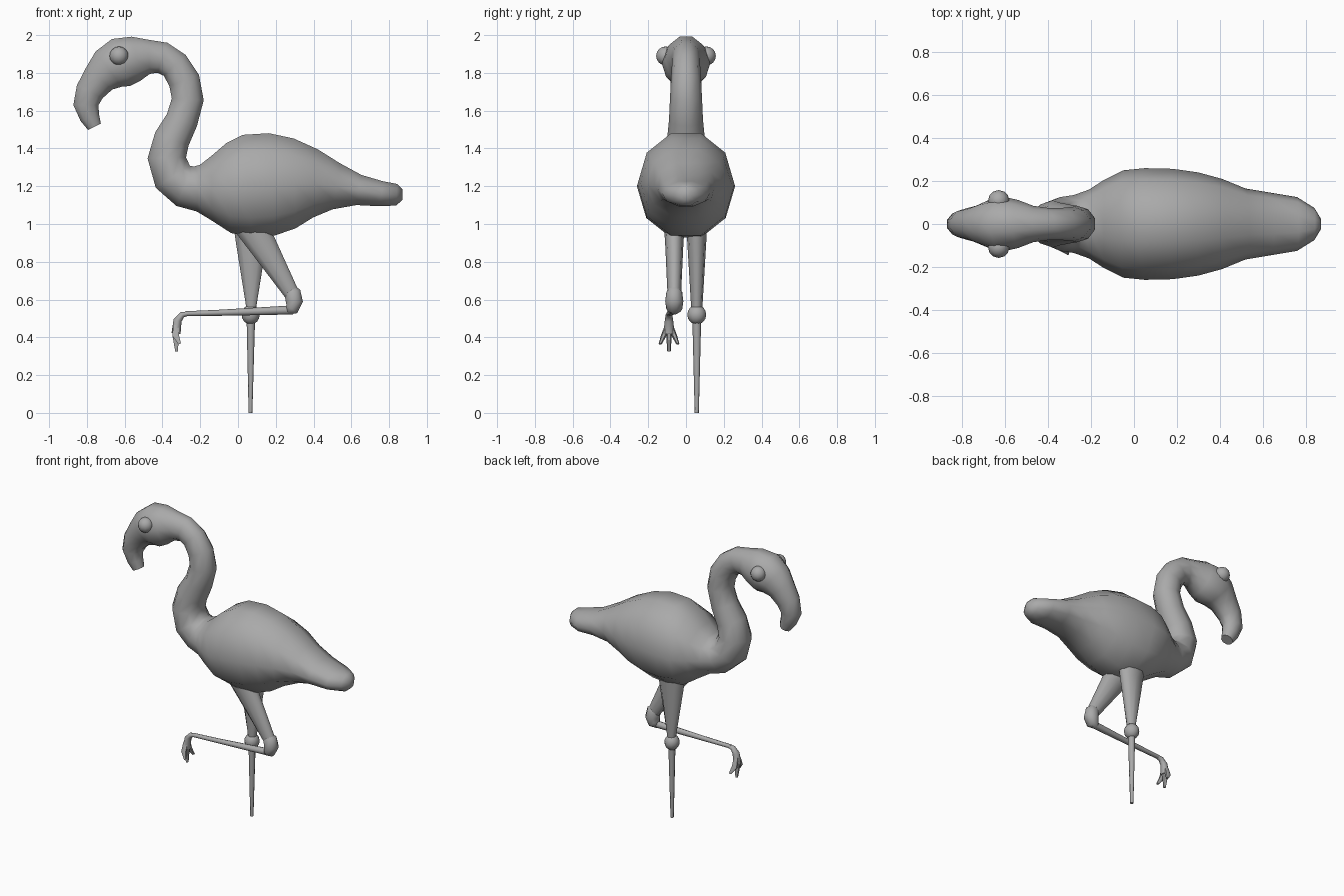
import bpy, bmesh, math
from mathutils import Vector

if "Cube" in bpy.data.objects:
    bpy.data.objects.remove(bpy.data.objects["Cube"])

grey = bpy.data.materials.new("plain grey")
grey.use_nodes = True
COLOUR = (0.4, 0.4, 0.4, 1)
grey.diffuse_color = COLOUR
grey.node_tree.nodes["Principled BSDF"].inputs["Base Color"].default_value = COLOUR


def finish(name, bm, angle):
    """Turn a bmesh into a smooth-shaded object with the shared material."""
    bmesh.ops.recalc_face_normals(bm, faces=bm.faces)
    mesh = bpy.data.meshes.new(name)
    bm.to_mesh(mesh)
    bm.free()
    mesh.materials.append(grey)
    obj = bpy.data.objects.new(name, mesh)
    bpy.context.collection.objects.link(obj)
    bpy.ops.object.select_all(action="DESELECT")
    obj.select_set(True)
    bpy.context.view_layer.objects.active = obj
    bpy.ops.object.shade_smooth_by_angle(angle=math.radians(angle))
    return obj


def loft(name, stations, y=0, sides=10, angle=60):
    """Skin rings (x, z, half depth, half width[, y offset]) set square to the path."""
    bm = bmesh.new()
    centres = [Vector((s[0], y + (s[4] if len(s) > 4 else 0), s[1])) for s in stations]
    rings = []
    for i, s in enumerate(stations):
        tangent = centres[min(i + 1, len(centres) - 1)] - centres[max(i - 1, 0)]
        up = tangent.cross(Vector((0, 1, 0))).normalized()
        ring = []
        for k in range(sides):
            a = math.tau * k / sides
            offset = Vector((0, s[3] * math.cos(a), 0)) + up * s[2] * math.sin(a)
            ring.append(bm.verts.new(centres[i] + offset))
        rings.append(ring)
    for a, b in zip(rings, rings[1:]):
        for k in range(sides):
            j = (k + 1) % sides
            bm.faces.new((a[k], a[j], b[j], b[k]))
    bm.faces.new(rings[0])
    bm.faces.new(rings[-1])
    return finish(name, bm, angle)


def ball(name, centre, size):
    bm = bmesh.new()
    bmesh.ops.create_uvsphere(bm, u_segments=12, v_segments=8, radius=1)
    bmesh.ops.scale(bm, vec=size, verts=bm.verts)
    bmesh.ops.translate(bm, vec=centre, verts=bm.verts)
    return finish(name, bm, 60)


# Tail, body, neck, head and beak in one continuous skin
tail = [(.87, 1.155, .03, .025), (.84, 1.155, .06, .075), (.76, 1.16, .07, .125),
        (.64, 1.18, .085, .145)]
torso = [(.52, 1.2, .13, .165), (.41, 1.215, .19, .21), (.3, 1.215, .25, .24),
         (.18, 1.21, .285, .257), (.05, 1.2, .287, .26), (-.05, 1.19, .25, .25),
         (-.14, 1.19, .18, .205), (-.21, 1.19, .13, .16)]
neck = [(-.28, 1.2, .12, .135), (-.345, 1.25, .113, .125), (-.377, 1.35, .107, .11),
        (-.35, 1.45, .1, .1), (-.297, 1.55, .09, .09), (-.266, 1.66, .089, .085),
        (-.285, 1.76, .088, .08), (-.335, 1.84, .084, .075), (-.4, 1.88, .088, .075),
        (-.47, 1.885, .095, .085)]
head = [(-.54, 1.875, .125, .112), (-.62, 1.855, .14, .13), (-.685, 1.82, .122, .108)]
beak = [(-.735, 1.77, .095, .085), (-.785, 1.7, .08, .072), (-.805, 1.63, .07, .06),
        (-.785, 1.565, .055, .05), (-.76, 1.515, .04, .038)]
loft("body_neck_and_head", tail + torso + neck + head + beak)

# Eyes
for side, s in (("left", 1), ("right", -1)):
    ball(side + "_eye", (-.63, s * .108, 1.89), (.05, .05, .05))

# Standing leg
LEFT = .057
loft("standing_thigh", [(.07, 1.0, .1, .055), (.07, .9, .085, .05), (.07, .56, .028, .03)], LEFT)
ball("standing_knee", (.067, LEFT, .52), (.048, .05, .052))
loft("standing_shin", [(.068, .52, .023, .024), (.066, 0, .01, .011)], LEFT, sides=8)

# Raised leg, folded at the knee
RIGHT = -.062
loft("raised_thigh", [(.06, 1.0, .09, .055), (.13, .89, .078, .048), (.285, .63, .042, .036)], RIGHT)
loft("raised_knee", [(.276, .665, .025, .025), (.288, .64, .045, .042),
                     (.298, .59, .048, .048), (.285, .55, .038, .042),
                     (.26, .54, .022, .024)], RIGHT)
loft("raised_shin", [(.29, .545, .024, .024), (-.1, .53, .016, .016, -.02),
                     (-.28, .525, .013, .015, -.028)], RIGHT, sides=8)
loft("raised_foot", [(-.265, .525, .011, .015, -.028), (-.295, .52, .016, .018, -.028),
                     (-.32, .49, .022, .022, -.028), (-.328, .42, .024, .03, -.028)],
     RIGHT, sides=8)

# Toes
for name, spread, tip_x, tip_z in (("outer", -.046, -.308, .365), ("middle", 0, -.325, .325),
                                   ("inner", .046, -.308, .365)):
    loft(name + "_toe", [(-.328, .465, .018, .013, -.028 + spread * .2),
                         (-.33, .41, .02, .015, -.028 + spread * .6),
                         (tip_x, tip_z, .008, .009, -.028 + spread)], RIGHT, sides=6)
